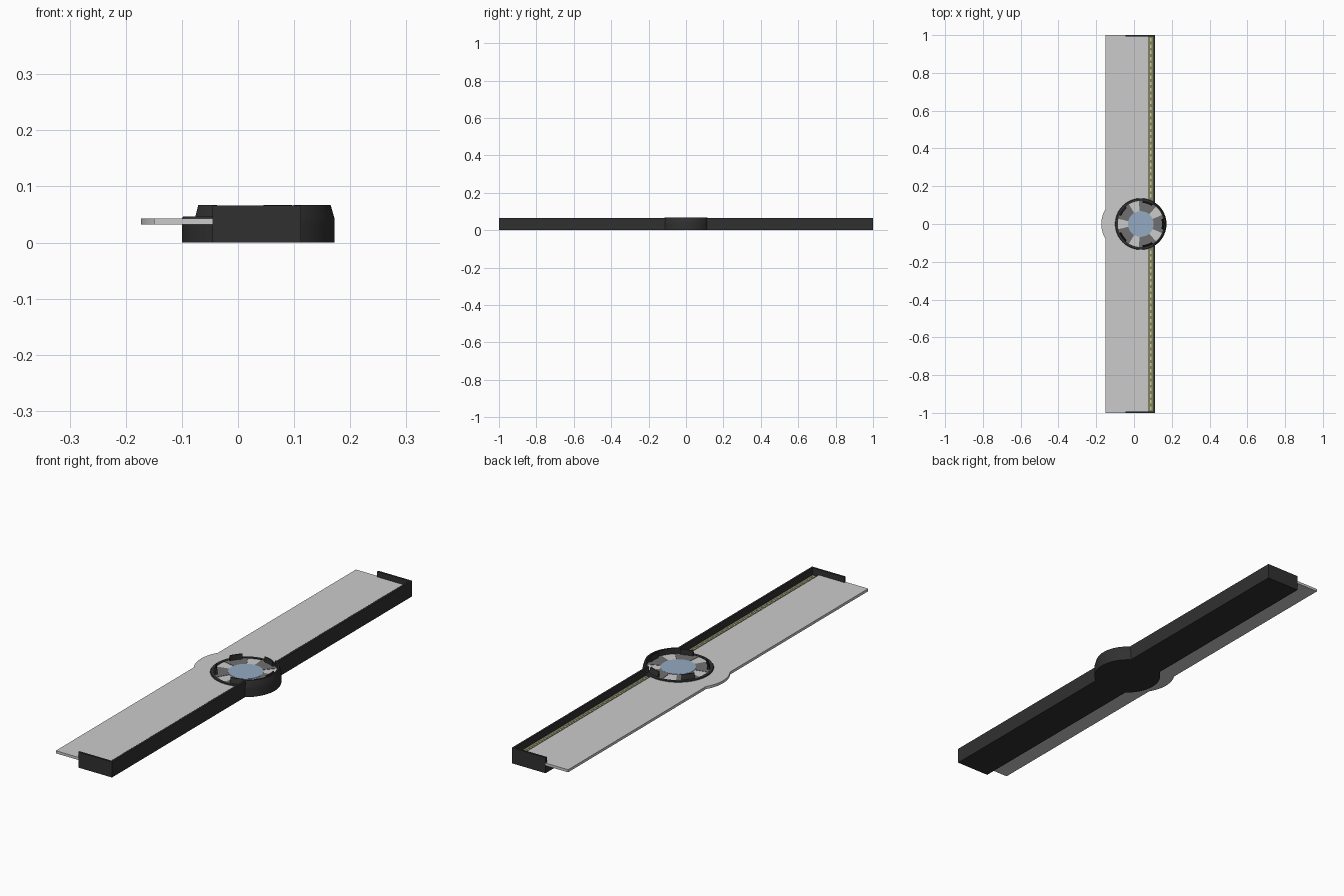
import bpy, bmesh, math

if "Cube" in bpy.data.objects:
    bpy.data.objects.remove(bpy.data.objects["Cube"])

CX, R = 0.036, 0.136          # centre and radius of the round hub
XL, XR = -0.045, 0.112        # sides of the long tray


def material(name, r, g, b):
    m = bpy.data.materials.new(name)
    m.diffuse_color = (r, g, b, 1)
    m.use_nodes = True
    m.node_tree.nodes["Principled BSDF"].inputs["Base Color"].default_value = m.diffuse_color
    return m


BLACK = material("black_plastic", 0.03, 0.03, 0.03)
SHADE = material("shaded_grey", 0.58, 0.58, 0.58)
DARK = material("dark_grey", 0.16, 0.16, 0.16)
BLUE = material("blue_lens", 0.30, 0.40, 0.54)
OLIVE = material("olive_strip", 0.22, 0.22, 0.12)
YELLOW = material("led_yellow", 0.6, 0.58, 0.3)


def finish(name, bm, mat, smooth=True):
    bmesh.ops.recalc_face_normals(bm, faces=bm.faces[:])
    me = bpy.data.meshes.new(name)
    bm.to_mesh(me)
    bm.free()
    ob = bpy.data.objects.new(name, me)
    bpy.context.collection.objects.link(ob)
    if mat:
        me.materials.append(mat)
    if smooth:
        bpy.ops.object.select_all(action='DESELECT')
        ob.select_set(True)
        bpy.context.view_layer.objects.active = ob
        bpy.ops.object.shade_smooth_by_angle(angle=math.radians(25))
    return ob


def arc(cx, r, a0, a1, n=24):
    return [(cx + r * math.cos(math.radians(a0 + (a1 - a0) * i / n)),
             r * math.sin(math.radians(a0 + (a1 - a0) * i / n))) for i in range(n + 1)]


def prism(name, outline, z0, z1, mat):
    bm = bmesh.new()
    face = bm.faces.new([bm.verts.new((x, y, z0)) for x, y in outline])
    top = bmesh.ops.extrude_face_region(bm, geom=[face])["geom"]
    bmesh.ops.translate(bm, vec=(0, 0, z1 - z0),
                        verts=[v for v in top if isinstance(v, bmesh.types.BMVert)])
    return finish(name, bm, mat)


def box(name, x0, x1, y0, y1, z0, z1, mat):
    return prism(name, [(x0, y0), (x1, y0), (x1, y1), (x0, y1)], z0, z1, mat)


def sweep(name, profile, a0, a1, mat, n=24):
    # closed (radius, z) profile turned around the hub axis
    bm = bmesh.new()
    full = a1 - a0 >= 360
    rings = []
    for i in range(n if full else n + 1):
        a = math.radians(a0 + (a1 - a0) * i / n)
        rings.append([bm.verts.new((CX + r * math.cos(a), r * math.sin(a), z))
                      for r, z in profile])
    k = len(profile)
    for i in range(n):
        p, q = rings[i], rings[(i + 1) % len(rings)]
        for j in range(k):
            bm.faces.new((p[j], p[(j + 1) % k], q[(j + 1) % k], q[j]))
    if not full:
        bm.faces.new(rings[0])
        bm.faces.new(rings[-1])
    return finish(name, bm, mat)


# tray base with the hub bulging out on both long sides
aR = math.degrees(math.acos((XR - CX) / R))
aL = math.degrees(math.acos((XL - CX) / R))
prism("tray_base",
      [(XR, -1)] + arc(CX, R, -aR, aR) + [(XR, 1), (XL, 1)]
      + arc(CX, R, aL, 360 - aL) + [(XL, -1)], 0, 0.032, BLACK)

# long back wall and end caps
yw = R * math.sin(math.radians(aR)) - 0.004
for s, side in ((1, "back"), (-1, "front")):
    y0, y1 = sorted((s * yw, s))
    box("side_wall_" + side, XR - 0.008, XR, y0, y1, 0.03, 0.066, BLACK)
    y0, y1 = sorted((s * 0.992, s))
    box("end_cap_" + side, XL, XR, y0, y1, 0.03, 0.066, BLACK)

# curved hub wall with a tapered upper edge
sweep("hub_wall", [(R - 0.014, 0.03), (R, 0.03), (R, 0.043), (R - 0.007, 0.067), (R - 0.014, 0.067)],
      -aR - 3, aR + 3, BLACK)

# cover plate: outer flap with a thumb bulge, lighter inner part
prism("plate_flap", [(XL, -1), (XL, 1), (-0.15, 1)] + arc(-0.022, 0.151, 148, 212)
      + [(-0.15, -1)], 0.032, 0.043, SHADE)
box("plate_inner", XL, 0.075, -0.992, 0.992, 0.032, 0.043, None)

# light strip along the wall
box("strip_board", 0.075, XR - 0.008, -0.992, 0.992, 0.031, 0.036, OLIVE)
bm = bmesh.new()
for i in range(60):
    y = -0.975 + 1.95 * i / 59
    if abs(y) > R:
        res = bmesh.ops.create_cube(bm, size=1)
        bmesh.ops.scale(bm, vec=(0.008, 0.018, 0.004), verts=res["verts"])
        bmesh.ops.translate(bm, vec=(0.088, y, 0.037), verts=res["verts"])
finish("strip_lights", bm, YELLOW, smooth=False)

# hub: light floor, dark rim, centre lens
prism("hub_floor", arc(CX, R - 0.004, 0, 360 - 7.5, 47), 0.032, 0.0435, None)
sweep("hub_rim", [(R - 0.014, 0.032), (R, 0.032), (R, 0.043), (R - 0.002, 0.046), (R - 0.014, 0.046)],
      0, 360, BLACK, 64)
prism("centre_lens", arc(CX, 0.068, 0, 360 - 7.5, 47), 0.04, 0.0455, BLUE)

# five dark wedges with upright clips between the light gaps
for i in range(5):
    a = 72 * i
    sweep(f"hub_wedge_{i}", [(0.066, 0.042), (0.124, 0.042), (0.124, 0.0448), (0.066, 0.0448)],
          a - 23, a + 23, DARK, 8)
    sweep(f"hub_clip_{i}", [(0.112, 0.042), (0.123, 0.042), (0.116, 0.067), (0.112, 0.067)],
          a - 13, a + 13, BLACK, 8)
